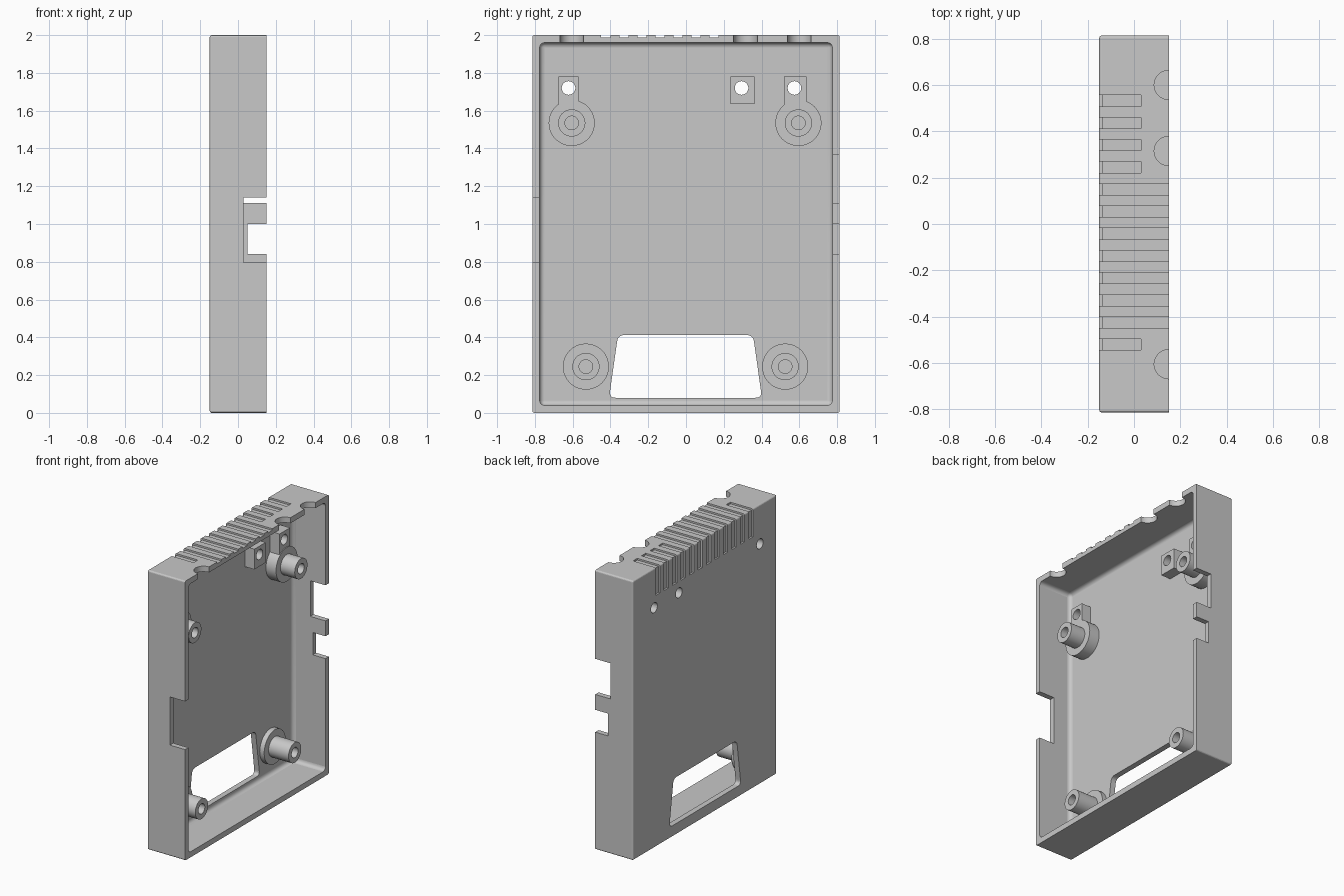
import bpy, bmesh, math
from mathutils import Vector

if "Cube" in bpy.data.objects:
    bpy.data.objects.remove(bpy.data.objects["Cube"])

grey = bpy.data.materials.new("plain grey")
grey.use_nodes = True
colour = (0.58, 0.58, 0.58, 1)
grey.diffuse_color = colour
grey.node_tree.nodes["Principled BSDF"].inputs["Base Color"].default_value = colour

BACK, SKIN, FLOOR, RIM = -0.15, -0.137, -0.11, 0.15   # depths along x
SIDE, INNER = 0.813, 0.775                            # half widths along y
TOP, GROOVE, CEIL, BASE = 2.0, 1.988, 1.96, 0.04      # heights
X, Y, Z = 0, 1, 2


def finish(name, bm, angle):
    bmesh.ops.recalc_face_normals(bm, faces=bm.faces[:])
    mesh = bpy.data.meshes.new(name)
    bm.to_mesh(mesh)
    bm.free()
    mesh.materials.append(grey)
    ob = bpy.data.objects.new(name, mesh)
    bpy.context.collection.objects.link(ob)
    bpy.ops.object.select_all(action='DESELECT')
    ob.select_set(True)
    bpy.context.view_layer.objects.active = ob
    bpy.ops.object.shade_smooth_by_angle(angle=math.radians(angle))


def outer_planes(v):
    """Which outer sides of the whole case a vertex lies on."""
    x, y, z = v.co
    tests = {"back": x - BACK, "left": y - SIDE, "right": y + SIDE,
             "top": z - TOP, "bottom": z}
    return {side for side, gap in tests.items() if abs(gap) < 1e-4}


def prism(name, axis, low, high, outline, holes=()):
    """Extruded outline with holes; outer case edges are rounded."""
    bm = bmesh.new()
    rims = {low: [], high: []}
    for loop in [outline, *holes]:
        rings = []
        for w in (low, high):
            ring = []
            for p in loop:
                co = list(p)
                co.insert(axis, w)
                ring.append(bm.verts.new(co))
            rings.append(ring)
        count = len(loop)
        for i in range(count):
            j = (i + 1) % count
            bm.faces.new((rings[0][i], rings[0][j], rings[1][j], rings[1][i]))
            for w, ring in zip((low, high), rings):
                rims[w].append(bm.edges.get((ring[i], ring[j])))
    for edges in rims.values():
        bmesh.ops.triangle_fill(bm, use_beauty=True, edges=edges)
    bmesh.ops.recalc_face_normals(bm, faces=bm.faces[:])
    bmesh.ops.dissolve_limit(bm, angle_limit=0.01, verts=bm.verts[:],
                             edges=bm.edges[:])
    corners = [e for e in bm.edges
               if len(outer_planes(e.verts[0]) & outer_planes(e.verts[1])) > 1]
    if corners:
        bmesh.ops.bevel(bm, geom=corners, offset=0.011, segments=4,
                        profile=0.5, affect='EDGES')
    finish(name, bm, 10)


def rect(u, v):
    return [(u[0], v[0]), (u[1], v[0]), (u[1], v[1]), (u[0], v[1])]


def circle(u, v, r):
    return [(u + r * math.cos(math.tau * i / 40), v + r * math.sin(math.tau * i / 40))
            for i in range(40)]


def slots(edge, depth, spans):
    """Points of square slots cut into one straight edge."""
    return [p for a, b in spans
            for p in ((edge, a), (depth, a), (depth, b), (edge, b))]


def rounded(points, r):
    out = []
    for i, p in enumerate(points):
        p = Vector(p)
        a = p + (Vector(points[i - 1]) - p).normalized() * r
        b = p + (Vector(points[(i + 1) % len(points)]) - p).normalized() * r
        for k in range(9):
            t = k / 8
            out.append(tuple(a * (1 - t) ** 2 + p * 2 * t * (1 - t) + b * t * t))
    return out


# Back panel: inner layer, and outer skin with grooves open at the top
hangers = [("hanger_right", (-0.675, -0.569), 1.62, -0.622),
           ("hanger_middle", (0.235, 0.362), 1.635, 0.294),
           ("hanger_left", (0.52, 0.638), 1.62, 0.574)]
screw_holes = [circle(h[3], 1.72, 0.036) for h in hangers]
window = rounded([(-0.407, 0.08), (0.402, 0.08), (0.355, 0.412), (-0.36, 0.412)], 0.035)
openings = [window, *screw_holes]
centres = [0.532 - 0.0957 * i for i in range(12)]
grooves = [(y + 0.024, y - 0.024) for y in centres]
comb = [(y, z) for z, y in slots(TOP, 1.8, grooves)]
prism("panel_inner", X, SKIN, FLOOR, rect((-SIDE, SIDE), (0, GROOVE)), openings)
prism("panel_skin", X, BACK, SKIN,
      [(-SIDE, 0), (SIDE, 0), (SIDE, TOP), *comb, (-SIDE, TOP)], openings)

# Bottom wall and the two notched side walls
prism("bottom_wall", Z, 0, BASE, rect((FLOOR, RIM), (-SIDE, SIDE)))


def side_wall(name, low, high, notches):
    prism(name, Y, low, high,
          [(FLOOR, BASE), (RIM, BASE), *notches, (RIM, CEIL), (FLOOR, CEIL)])


side_wall("front_wall", -SIDE, -INNER, slots(RIM, 0.03, [(0.795, 1.14)]))
side_wall("back_wall", INNER, SIDE, slots(RIM, 0.05, [(0.84, 1.0)])
          + slots(RIM, 0.03, [(1.11, 1.365)]))
for name, low, high in (("front_edge", -SIDE, -INNER), ("back_edge", INNER, SIDE)):
    prism(name, Y, low, high, rect((FLOOR, RIM), (CEIL, GROOVE)))


def top_plate(name, low, high, start, span, cables, cuts):
    """Top layer with half round cable openings and short grooves."""
    bites = [(RIM - 0.063 * math.cos(a), y + 0.063 * math.sin(a))
             for y in cables
             for a in (math.pi * (i / 20 - 0.5) for i in range(21))]
    prism(name, Z, low, high, [(start, span[0]), (RIM, span[0]), *bites,
                               (RIM, span[1]), (start, span[1]),
                               *slots(start, 0.03, cuts)])


# Top wall: solid layer, then a skin parted by the long grooves
top_plate("top_wall", CEIL, GROOVE, FLOOR, (-INNER, INNER), (-0.605, 0.315, 0.6), [])
top_plate("top_skin_left", GROOVE, TOP, SKIN, (grooves[4][0], SIDE),
          (0.315, 0.6), grooves[:4])
top_plate("top_skin_right", GROOVE, TOP, SKIN, (-SIDE, grooves[10][1]),
          (-0.605,), grooves[11:])
for upper, lower in zip(grooves[4:10], grooves[5:11]):
    prism("top_rib", Z, GROOVE, TOP, rect((SKIN, RIM), (lower[0], upper[1])))

# Rounded inner edges: a cove around the floor and the four upright corners
R = 0.026
levels = [(0, RIM)]
for i in range(5):
    a = math.pi / 8 * i
    levels.append((R * (1 - math.cos(a)), FLOOR + R * (1 - math.sin(a))))
signs = [(1, 1), (-1, 1), (-1, -1), (1, -1)]
middle, half = (CEIL + BASE) / 2, (CEIL - BASE) / 2
bm = bmesh.new()
rings = []
for inset, x in levels:
    ring = []
    for k, (sy, sz) in enumerate(signs):
        for j in range(5):
            a = math.pi / 2 * (k + j / 4)
            ring.append(bm.verts.new((x, sy * (INNER - R) + (R - inset) * math.cos(a),
                                      middle + sz * (half - R) + (R - inset) * math.sin(a))))
    rings.append(ring)
for n, (upper, lower) in enumerate(zip(rings, rings[1:])):
    for i in range(20):
        j = (i + 1) % 20
        if n > 0 or i % 5 != 4:
            bm.faces.new((upper[i], upper[j], lower[j], lower[i]))
for k, (sy, sz) in enumerate(signs):
    tip = bm.verts.new((RIM, sy * INNER, middle + sz * half))
    bm.faces.new([*rings[0][5 * k:5 * k + 5], tip])
bmesh.ops.remove_doubles(bm, verts=bm.verts[:], dist=1e-5)
finish("inner_cove", bm, 35)

# Square hanger blocks around the screw holes
for (name, span, low, _), hole in zip(hangers, screw_holes):
    prism(name, X, FLOOR, -0.035, rect(span, (low, 1.78)), [hole])

# Screw posts: wide foot, narrow tube and blind hole, turned around x
posts = [("upper_post_right", -0.605, 1.535, -0.03),
         ("upper_post_left", 0.595, 1.535, -0.03),
         ("lower_post_right", -0.53, 0.245, -0.075),
         ("lower_post_left", 0.525, 0.245, -0.075)]
for name, y, z, foot in posts:
    profile = [(0.122, FLOOR), (0.122, foot), (0.072, foot),
               (0.072, 0.083), (0.036, 0.083), (0.036, -0.06), (0, -0.06)]
    bm = bmesh.new()
    verts = [bm.verts.new((x, y, z + r)) for r, x in profile]
    edges = [bm.edges.new(pair) for pair in zip(verts, verts[1:])]
    bmesh.ops.spin(bm, geom=verts + edges, cent=Vector((0, y, z)), axis=(1, 0, 0),
                   angle=math.tau, steps=40)
    bmesh.ops.remove_doubles(bm, verts=bm.verts[:], dist=1e-4)
    finish(name, bm, 35)
